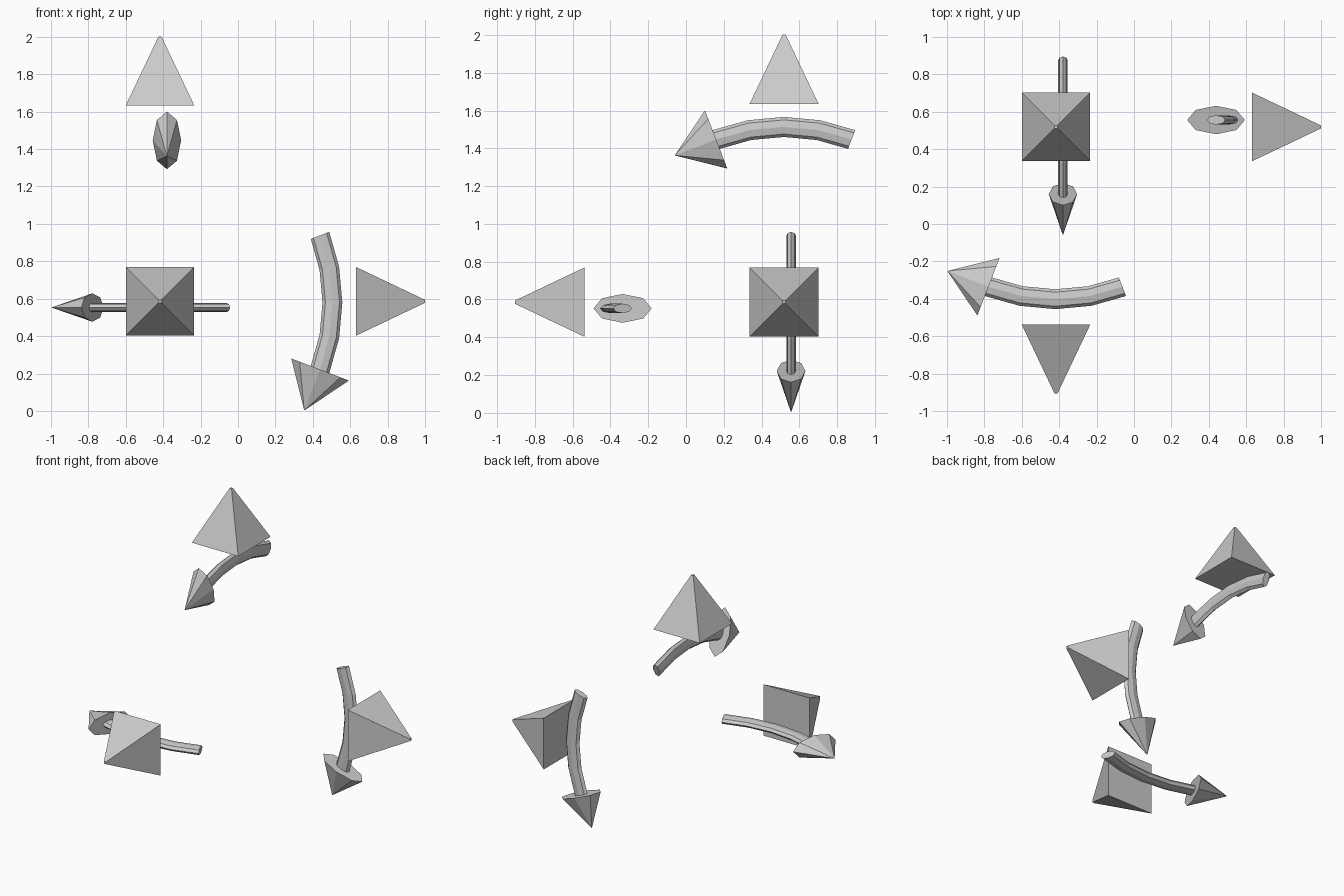
import bpy, bmesh
from math import sin, cos, pi, radians
from mathutils import Vector

cube = bpy.data.objects.get("Cube")
if cube:
    bpy.data.objects.remove(cube, do_unlink=True)

grey = bpy.data.materials.new("plain grey")
grey.use_nodes = True
colour = (0.6, 0.6, 0.6, 1)
grey.diffuse_color = colour
grey.node_tree.nodes["Principled BSDF"].inputs["Base Color"].default_value = colour

X, Y, Z = Vector((1, 0, 0)), Vector((0, 1, 0)), Vector((0, 0, 1))
SIDES = 8


def finish(name, bm):
    bmesh.ops.recalc_face_normals(bm, faces=bm.faces)
    mesh = bpy.data.meshes.new(name)
    bm.to_mesh(mesh)
    bm.free()
    mesh.materials.append(grey)
    bpy.context.collection.objects.link(bpy.data.objects.new(name, mesh))


def loft(name, rings):
    """Skin a list of vertex loops and cap both ends."""
    bm = bmesh.new()
    loops = [[bm.verts.new(p) for p in ring] for ring in rings]
    for a, b in zip(loops, loops[1:]):
        for i in range(len(a)):
            j = (i + 1) % len(a)
            bm.faces.new((a[i], a[j], b[j], b[i]))
    bm.faces.new(loops[0])
    bm.faces.new(loops[-1])
    finish(name, bm)


def ellipse(centre, u, v, ru, rv):
    turns = [2 * pi * i / SIDES for i in range(SIDES)]
    return [centre + u * ru * cos(t) + v * rv * sin(t) for t in turns]


def square(centre, u, v, half):
    return [centre + u * half * a + v * half * b
            for a, b in ((-1, -1), (1, -1), (1, 1), (-1, 1))]


def pyramid(name, base, axis, u, v):
    loft(name, [square(base, u, v, 0.183),
                square(base + axis * 0.368, u, v, 0.008)])


def curved_arrow(name, middle, along, bulge):
    """Flattened arrow bent along an arc of radius one."""
    side = along.cross(bulge)
    hub = middle - bulge
    step = radians(10.5)
    rings = []
    for k in range(-2, 3):
        out = bulge * cos(k * step) + along * sin(k * step)
        rings.append(ellipse(hub + out, out, side, 0.053, 0.025))
    loft(name + "_shaft", rings)
    # Head continues along the tangent at the end of the arc
    tangent = along * cos(2 * step) - bulge * sin(2 * step)
    neck = hub + out
    loft(name + "_head", [ellipse(neck, out, side, 0.165, 0.076),
                          ellipse(neck + tangent * 0.232, out, side, 0.002, 0.001)])


# Pyramids pointing up, forward and to the left
pyramid("top_pyramid", Vector((-0.417, 0.519, 1.634)), Z, X, Y)
pyramid("front_pyramid", Vector((-0.417, -0.538, 0.586)), -Y, X, Z)
pyramid("left_pyramid", Vector((0.632, 0.519, 0.586)), X, Y, Z)

# One curved arrow behind the base of each pyramid
curved_arrow("top_arrow", Vector((-0.38, 0.518, 1.513)), -Y, Z)
curved_arrow("front_arrow", Vector((-0.42, -0.402, 0.553)), -X, -Y)
curved_arrow("left_arrow", Vector((0.505, 0.556, 0.58)), -Z, X)
